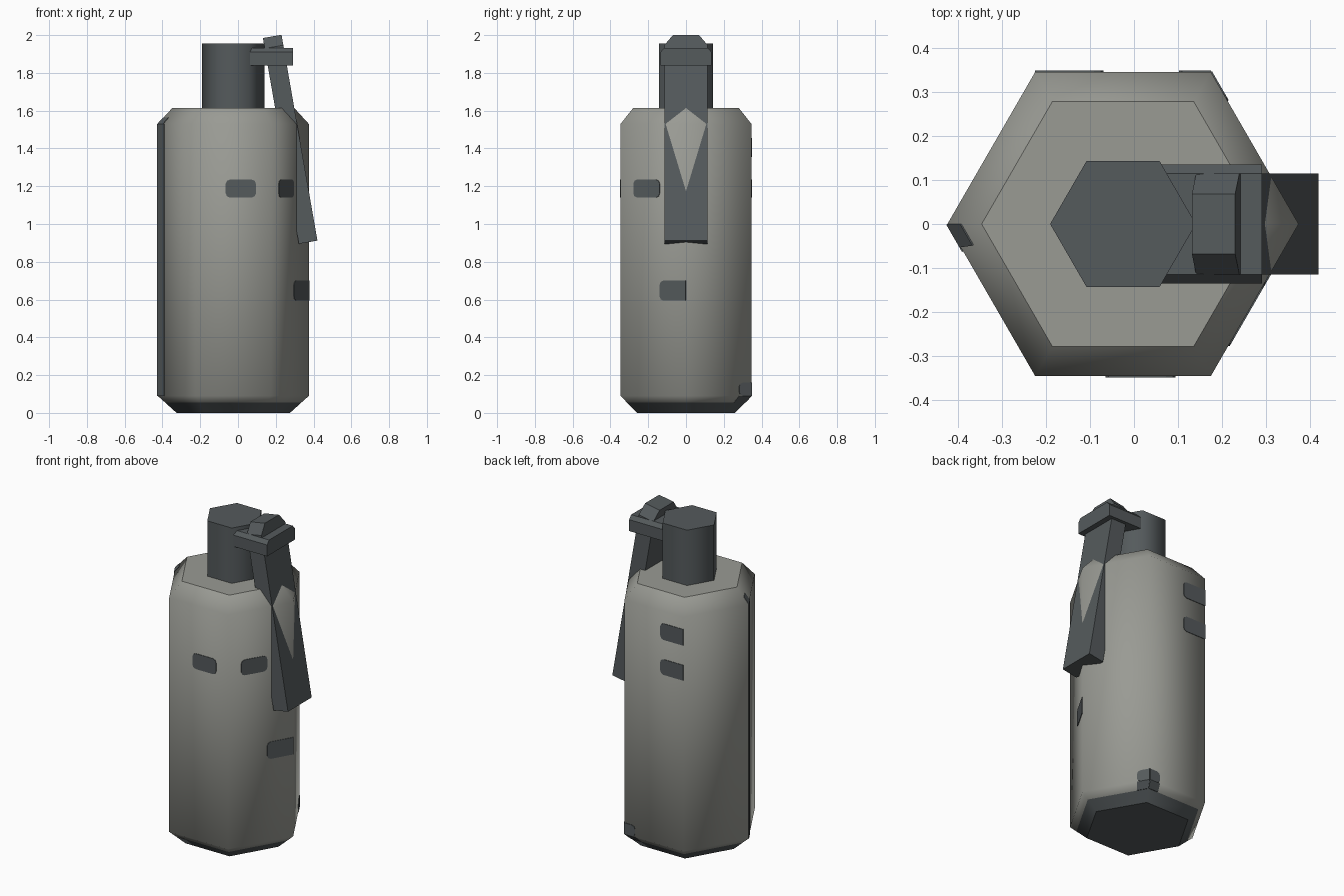
import bpy, bmesh
from math import cos, sin, radians
from mathutils import Vector

if "Cube" in bpy.data.objects:
    bpy.data.objects.remove(bpy.data.objects["Cube"], do_unlink=True)

CX = -0.025  # axis of the canister


def material(name, rgb):
    m = bpy.data.materials.new(name)
    m.use_nodes = True
    m.diffuse_color = (*rgb, 1)
    m.node_tree.nodes["Principled BSDF"].inputs["Base Color"].default_value = (*rgb, 1)
    return m


GREY = material("warm grey", (0.32, 0.325, 0.295))
DARK = material("dark slate", (0.09, 0.103, 0.108))


def finish(bm, name, mats):
    bmesh.ops.recalc_face_normals(bm, faces=bm.faces)
    mesh = bpy.data.meshes.new(name)
    bm.to_mesh(mesh)
    bm.free()
    for m in mats:
        mesh.materials.append(m)
    ob = bpy.data.objects.new(name, mesh)
    bpy.context.collection.objects.link(ob)
    return ob


def hex_point(k, r, z):
    a = radians(60 * k)
    return Vector((CX + r * cos(a), r * sin(a), z))


def hex_stack(name, profile, mats, dark_below=0):
    """Six-sided lathe with smooth sides and crisp flat caps."""
    bm = bmesh.new()
    rings = [[bm.verts.new(hex_point(k, r, z)) for k in range(6)] for r, z in profile]
    for lo, hi in zip(rings, rings[1:]):
        for k in range(6):
            n = (k + 1) % 6
            bm.faces.new((lo[k], lo[n], hi[n], hi[k])).smooth = True
    for ring in (rings[0], rings[-1]):
        cap = bm.faces.new(ring)
        for e in cap.edges:
            e.smooth = False
    for f in bm.faces:
        f.material_index = int(f.calc_center_median().z < dark_below)
    return finish(bm, name, mats)


def slab(name, outline, depth, mat=DARK):
    """Planar outline pushed along a depth vector."""
    bm = bmesh.new()
    face = bm.faces.new([bm.verts.new(p) for p in outline])
    ext = bmesh.ops.extrude_face_region(bm, geom=[face])["geom"]
    moved = [v for v in ext if isinstance(v, bmesh.types.BMVert)]
    bmesh.ops.translate(bm, verts=moved, vec=depth)
    return finish(bm, name, [mat])


# Canister body with chamfered ends and dark base, then the neck
BODY = [(0.30, 0), (0.361, 0.055), (0.40, 0.09), (0.40, 1.53), (0.322, 1.615)]
hex_stack("canister_body", BODY, [GREY, DARK], dark_below=0.05)
hex_stack("neck", [(0.166, 1.60), (0.166, 1.955)], [DARK])

# Bracket with chamfered upper edges
bracket = [(-0.135, 1.84), (0.135, 1.84), (0.135, 1.91),
           (0.115, 1.933), (-0.115, 1.933), (-0.135, 1.91)]
slab("lever_bracket", [Vector((0.06, y, z)) for y, z in bracket], Vector((0.232, 0, 0)))

# Tilted safety lever with a narrowed top end
tilt = radians(9.9)
up = Vector((-sin(tilt), 0, cos(tilt)))
across = Vector((cos(tilt), 0, sin(tilt)))
foot = Vector((0.322, 0, 0.895))
lever = [(-0.115, 0), (0.115, 0), (0.115, 1.05), (0.068, 1.106), (-0.068, 1.106), (-0.115, 1.05)]
slab("safety_lever", [foot + up * s + Vector((0, y, 0)) for y, s in lever], across * 0.1)


def body_radius(z):
    for (r0, z0), (r1, z1) in zip(BODY, BODY[1:]):
        if z <= z1:
            return r0 + (r1 - r0) * (z - z0) / (z1 - z0)
    return BODY[-1][0]


def marking(name, side, f0, f1, z0, z1, rounded=True):
    """Thin plate on a body side; corners on the body's own edges stay square."""
    pts = []
    c, cf = 0.022, 0.055
    for f, z, df, dz, f_first in ((f0, z0, 1, 1, False), (f1, z0, -1, 1, True),
                                  (f1, z1, -1, -1, False), (f0, z1, 1, -1, True)):
        if rounded and 0 < f < 1:
            cut = [(f, z + dz * c), (f + df * cf * 0.3, z + dz * c * 0.3), (f + df * cf, z)]
            pts += cut[::-1] if f_first else cut
        else:
            pts.append((f, z))
    a = radians(60 * side + 30)
    out = Vector((cos(a), sin(a), 0))
    outline = []
    for f, z in pts:
        r = body_radius(z)
        p = hex_point(side, r, z).lerp(hex_point(side + 1, r, z), f)
        outline.append(p - out * 0.002)
    slab(name, outline, out * 0.005)


# Painted markings: side index, span along the side, height span
marking("front_marking", 4, 0.4, 0.8, 1.14, 1.235)
marking("side_marking_upper", 5, 0.2, 0.6, 1.14, 1.235)
marking("side_marking_lower", 5, 0.6, 1, 0.595, 0.70)
marking("back_marking_lower", 1, 0.61, 1, 1.14, 1.235)
marking("back_marking_upper", 1, 0.61, 1, 1.355, 1.455)
for side, f0, f1 in ((0, 0.81, 1), (1, 0, 0.18)):
    marking("base_marking", side, f0, f1, 0.09, 0.16)
    marking("base_marking_foot", side, f0, f1, 0.055, 0.09, rounded=False)
marking("seam_stripe", 3, 0, 0.18, 0.09, 1.53, rounded=False)
marking("seam_stripe_top", 3, 0, 0.15, 1.53, 1.565, rounded=False)
